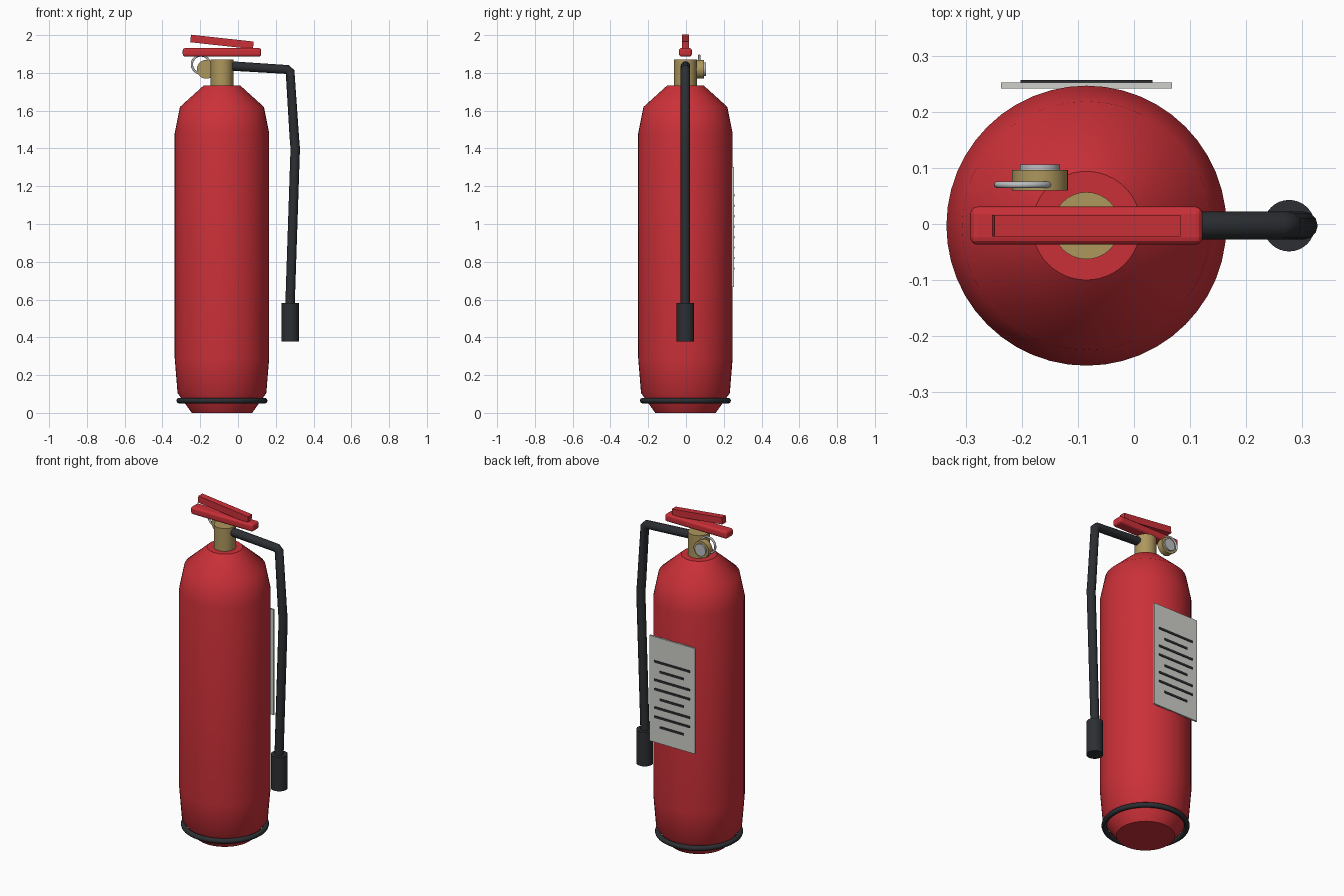
import bpy, math
from mathutils import Vector

if "Cube" in bpy.data.objects:
    bpy.data.objects.remove(bpy.data.objects["Cube"])

CX, CY = -0.085, -0.003


def material(name, rgb):
    m = bpy.data.materials.new(name)
    m.diffuse_color = (*rgb, 1)
    m.use_nodes = True
    m.node_tree.nodes["Principled BSDF"].inputs["Base Color"].default_value = m.diffuse_color
    return m


RED = material("red_paint", (0.60, 0.03, 0.04))
BLACK = material("black_rubber", (0.025, 0.028, 0.032))
BRASS = material("brass", (0.42, 0.31, 0.11))
PAPER = material("label_paper", (0.62, 0.63, 0.59))
STEEL = material("steel", (0.50, 0.52, 0.53))


def finish(name, mat, smooth=True):
    ob = bpy.context.object
    ob.name = name
    ob.data.materials.append(mat)
    if smooth:
        bpy.ops.object.shade_smooth_by_angle(angle=math.radians(40))
    return ob


def cylinder(name, mat, loc, r, depth, rot=(0, 0, 0)):
    bpy.ops.mesh.primitive_cylinder_add(vertices=32, radius=r, depth=depth, location=loc, rotation=rot)
    return finish(name, mat)


def torus(name, mat, loc, major, minor, rot=(0, 0, 0)):
    bpy.ops.mesh.primitive_torus_add(major_radius=major, minor_radius=minor, major_segments=48,
                                     minor_segments=10, location=loc, rotation=rot)
    return finish(name, mat)


def box(name, mat, loc, size, rot=(0, 0, 0), bevel=0):
    bpy.ops.mesh.primitive_cube_add(size=1, location=loc, rotation=rot)
    ob = bpy.context.object
    ob.scale = size
    bpy.ops.object.transform_apply(location=False, rotation=False, scale=True)
    if bevel:
        mod = ob.modifiers.new("bevel", 'BEVEL')
        mod.width, mod.segments = bevel, 3
    return finish(name, mat, False)


def lathe(name, mat, profile, n=48):
    verts = [(r * math.cos(2 * math.pi * i / n), r * math.sin(2 * math.pi * i / n), z)
             for r, z in profile for i in range(n)]
    faces = [(k * n + i, k * n + (i + 1) % n, (k + 1) * n + (i + 1) % n, (k + 1) * n + i)
             for k in range(len(profile) - 1) for i in range(n)]
    faces.append(tuple(reversed(range(n))))
    faces.append(tuple(range(len(verts) - n, len(verts))))
    me = bpy.data.meshes.new(name)
    me.from_pydata(verts, [], faces)
    ob = bpy.data.objects.new(name, me)
    ob.location = (CX, CY, 0)
    bpy.context.collection.objects.link(ob)
    bpy.ops.object.select_all(action='DESELECT')
    ob.select_set(True)
    bpy.context.view_layer.objects.active = ob
    return finish(name, mat)


# Tank and rubber foot ring
lathe("tank", RED, [(0.16, 0), (0.235, 0.105), (0.25, 0.29), (0.25, 1.48), (0.222, 1.62), (0.097, 1.733)])
torus("foot_ring", BLACK, (CX, CY, 0.065), 0.226, 0.015)

# Valve, carrying handle and squeeze lever
cylinder("valve", BRASS, (CX, CY, 1.795), 0.06, 0.15)
box("handle", RED, (CX, CY, 1.909), (0.415, 0.068, 0.045), bevel=0.013)
box("lever", RED, (CX, CY, 1.964), (0.334, 0.038, 0.04), rot=(0, 0.11, 0))

# Pressure gauge and safety pin ring
side = (math.pi / 2, 0, 0)
cylinder("gauge_body", BRASS, (-0.168, 0.078, 1.819), 0.05, 0.037, side)
cylinder("gauge_face", STEEL, (-0.168, 0.101, 1.819), 0.036, 0.01, side)
torus("pin_ring", STEEL, (-0.197, 0.07, 1.845), 0.047, 0.006, side)

# Hose and nozzle
curve = bpy.data.curves.new("hose", 'CURVE')
curve.dimensions = '3D'
curve.bevel_depth = 0.025
curve.bevel_resolution = 4
curve.use_fill_caps = True
path = [(-0.06, 1.838), (0.26, 1.818), (0.276, 1.803), (0.298, 1.46), (0.303, 1.40), (0.301, 1.34), (0.275, 0.56)]
spline = curve.splines.new('POLY')
spline.points.add(len(path) - 1)
for p, (x, z) in zip(spline.points, path):
    p.co = (x, CY, z, 1)
curve.materials.append(BLACK)
bpy.context.collection.objects.link(bpy.data.objects.new("hose", curve))
cylinder("nozzle", BLACK, (0.277, CY, 0.48), 0.046, 0.205)

# Instruction label with printed bars
box("label", PAPER, (CX, 0.2475, 0.983), (0.305, 0.011, 0.635))
for i in range(8):
    width = 0.16 if i % 3 == 1 else 0.236
    box(f"label_bar_{i + 1}", BLACK, (CX, 0.2545, 1.153 - i * 0.0555), (width, 0.005, 0.013))
